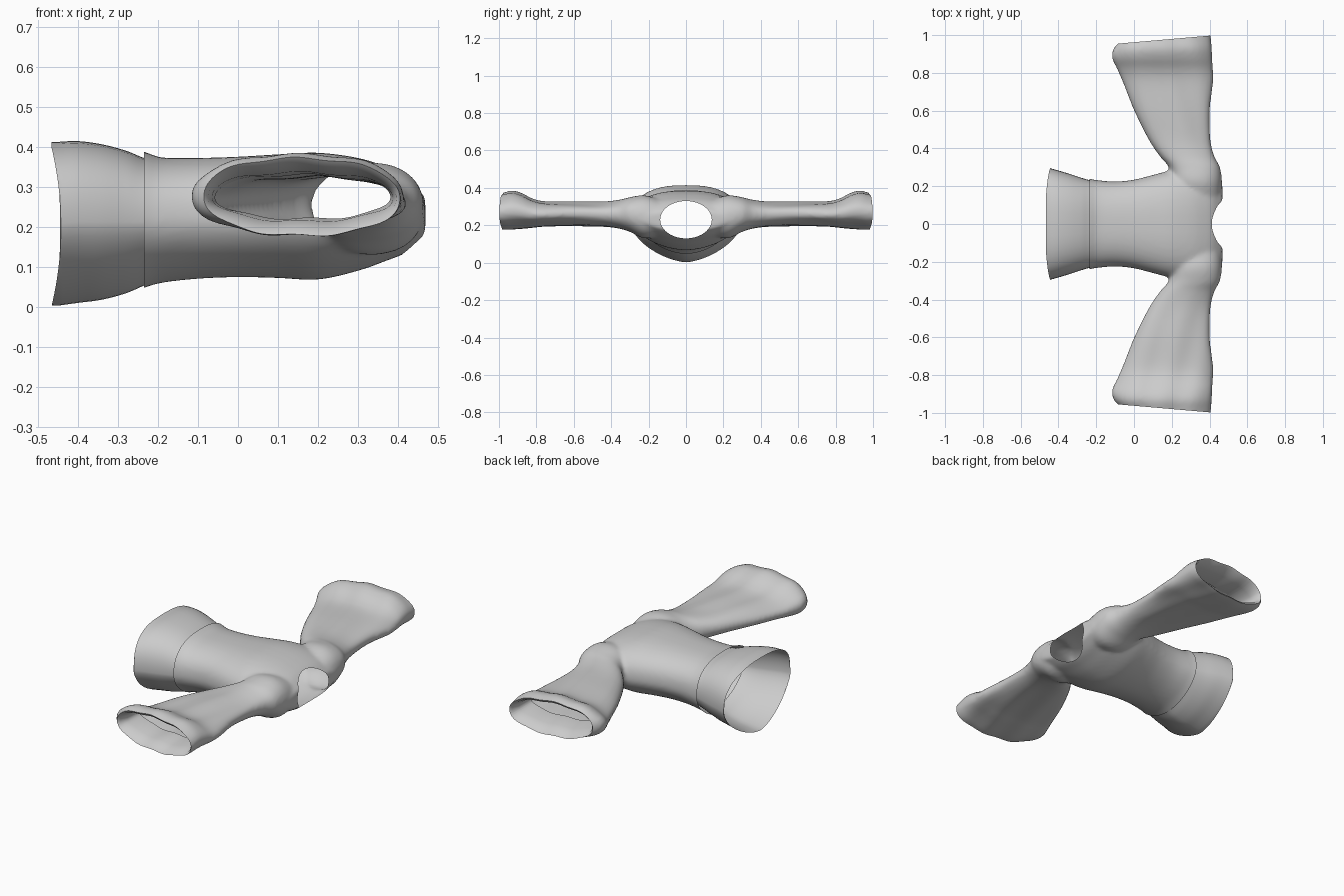
import bpy, bmesh, math
from mathutils import Vector

if "Cube" in bpy.data.objects:
    bpy.data.objects.remove(bpy.data.objects["Cube"])

N = 48


def curve(rows, steps=6):
    """Catmull-Rom interpolation through a list of cross-section rows."""
    out = []
    for i in range(len(rows) - 1):
        a, b, c, d = (rows[max(0, min(len(rows) - 1, i + k))] for k in (-1, 0, 1, 2))
        for s in range(steps):
            t = s / steps
            out.append([0.5 * (2*q + (r-p)*t + (2*p-5*q+4*r-w)*t*t + (3*q-p-3*r+w)*t**3)
                        for p, q, r, w in zip(a, b, c, d)])
    return out + [list(rows[-1])]


def ring(u0, u1, z0, z1, top, bottom):
    """Rounded section; separate roundness for upper and lower half."""
    pts = []
    for k in range(N):
        c, s = math.cos(2*math.pi*k/N), math.sin(2*math.pi*k/N)
        n = top if s > 0 else bottom
        u = math.copysign(abs(c)**(2/n), c)
        v = math.copysign(abs(s)**(2/n), s)
        pts.append(((u0+u1)/2 + u*(u1-u0)/2, (z0+z1)/2 + v*(z1-z0)/2))
    return pts


def loft(bm, rows, place, top=2.3, bottom=2.0, caps=True):
    rings = [[bm.verts.new(place(r[0], u, z)) for u, z in ring(*r[1:5], top, bottom)]
             for r in curve(rows)]
    for a, b in zip(rings, rings[1:]):
        for k in range(N):
            j = (k + 1) % N
            bm.faces.new((a[k], a[j], b[j], b[k]))
    if caps:
        bm.faces.new(rings[0])
        bm.faces.new(rings[-1])
    return rings


def make(name, bm):
    bmesh.ops.recalc_face_normals(bm, faces=bm.faces)
    me = bpy.data.meshes.new(name)
    bm.to_mesh(me)
    bm.free()
    ob = bpy.data.objects.new(name, me)
    bpy.context.collection.objects.link(ob)
    for p in me.polygons:
        p.use_smooth = True
    return ob


def apply(ob, kind, **settings):
    bpy.context.view_layer.objects.active = ob
    m = ob.modifiers.new(kind, kind)
    for k, v in settings.items():
        setattr(m, k, v)
    bpy.ops.object.modifier_apply(modifier=m.name)


# Bodice: rows are x, y range, z range
torso = [(x, -h, h, z0, z1) for x, h, z0, z1 in (
    (-0.28, 0.255, 0.03, 0.40), (-0.235, 0.24, 0.047, 0.388), (-0.19, 0.232, 0.06, 0.373),
    (-0.1, 0.225, 0.07, 0.372), (0, 0.235, 0.074, 0.375), (0.1, 0.26, 0.072, 0.381),
    (0.2, 0.285, 0.068, 0.385), (0.3, 0.295, 0.09, 0.372), (0.37, 0.29, 0.115, 0.35),
    (0.42, 0.27, 0.135, 0.325), (0.468, 0.22, 0.17, 0.28))]

# Sleeve: rows are y, x range, z range
sleeve = [(0.12, 0.22, 0.455, 0.15, 0.33), (0.22, 0.2, 0.465, 0.13, 0.36),
          (0.3, 0.185, 0.455, 0.165, 0.35), (0.36, 0.135, 0.425, 0.182, 0.335),
          (0.45, 0.075, 0.405, 0.193, 0.325), (0.6, 0.0, 0.402, 0.197, 0.325),
          (0.75, -0.06, 0.42, 0.195, 0.325), (0.82, -0.09, 0.418, 0.188, 0.34),
          (0.88, -0.117, 0.415, 0.182, 0.37), (0.93, -0.108, 0.412, 0.178, 0.383),
          (0.98, -0.065, 0.408, 0.178, 0.37), (1.05, -0.03, 0.4, 0.19, 0.35)]

bm = bmesh.new()
loft(bm, torso, lambda x, y, z: (x, y, z), 2.5, 1.8)
for side in (1, -1):
    loft(bm, sleeve, lambda y, x, z: (x, side*y, z), 2.2, 2.2)
body = make("bodice_with_sleeves", bm)
apply(body, 'REMESH', mode='VOXEL', voxel_size=0.011)
apply(body, 'SMOOTH', factor=0.5, iterations=8)

# Neck opening cutter
NY, NZ, NC = 0.138, 0.1, 0.23
bm = bmesh.new()
loft(bm, [(0.2, -NY, NY, NC-NZ, NC+NZ), (0.6, -NY, NY, NC-NZ, NC+NZ)],
     lambda x, y, z: (x, y, z), 2, 2)
cutter = make("neck_cutter", bm)
cutter.hide_render = True
apply(body, 'BOOLEAN', operation='DIFFERENCE', solver='EXACT', object=cutter)
bpy.data.objects.remove(cutter)

# Open the neck, waist and sleeve ends, leaving a thin cloth shell
bm = bmesh.new()
bm.from_mesh(body.data)
inside = [f for f in bm.faces if (c := f.calc_center_median()).x > 0.19
          and (c.y/NY)**2 + ((c.z-NC)/NZ)**2 < 1.01
          and (c.x < 0.21 or abs(f.normal.x) < 0.02)]
bmesh.ops.delete(bm, geom=inside, context='FACES')


def cut(co, no):
    res = bmesh.ops.bisect_plane(bm, geom=bm.verts[:] + bm.edges[:] + bm.faces[:],
                                 plane_co=co, plane_no=no, clear_outer=True)
    return [e for e in res['geom_cut'] if isinstance(e, bmesh.types.BMEdge)]


cut((-0.235, 0, 0), (-1, 0, 0))
for side in (1, -1):
    edges = cut((0.4, 0.997*side, 0), (-0.04, 0.46*side, 0))
    # Rim folds inward to a narrower slit and runs up the sleeve as lining
    for inset, sx, sz in ((0.012, 0.96, 0.85), (0.05, 0.96, 0.74), (0.1, 0.97, 0.9)):
        new = bmesh.ops.extrude_edge_only(bm, edges=edges)['geom']
        edges = [g for g in new if isinstance(g, bmesh.types.BMEdge)]
        for v in (g for g in new if isinstance(g, bmesh.types.BMVert)):
            v.co = Vector((0.18 + (v.co.x-0.18)*sx, v.co.y - side*inset,
                           0.275 + (v.co.z-0.275)*sz))

# Soft cloth folds along the sleeves
for v in bm.verts:
    w = min(1, max(0, (abs(v.co.y)-0.3)/0.2))
    v.co.z += 0.003*w*math.sin(38*v.co.x + 9*abs(v.co.y))
bm.to_mesh(body.data)
bm.free()
for p in body.data.polygons:
    p.use_smooth = True

# Flared waist skirt tucked inside the bodice hem
skirt = [(x, -h, h, z0, z1) for x, h, z0, z1 in (
    (-0.45, 0.297, 0.003, 0.412), (-0.4, 0.283, 0.01, 0.414), (-0.34, 0.265, 0.018, 0.406),
    (-0.28, 0.245, 0.034, 0.39), (-0.235, 0.232, 0.053, 0.372), (-0.2, 0.225, 0.066, 0.364))]
bm = bmesh.new()
rings = loft(bm, skirt, lambda x, y, z: (x, y, z), 2.6, 1.6, caps=False)
for v in rings[0]:
    v.co.x += 0.008 - 0.024*min(1, abs(v.co.z-0.2)/0.2)**2
make("waist_skirt", bm)

for ob in bpy.context.collection.objects:
    ob.select_set(True)
bpy.ops.object.shade_smooth_by_angle(angle=math.radians(50))
